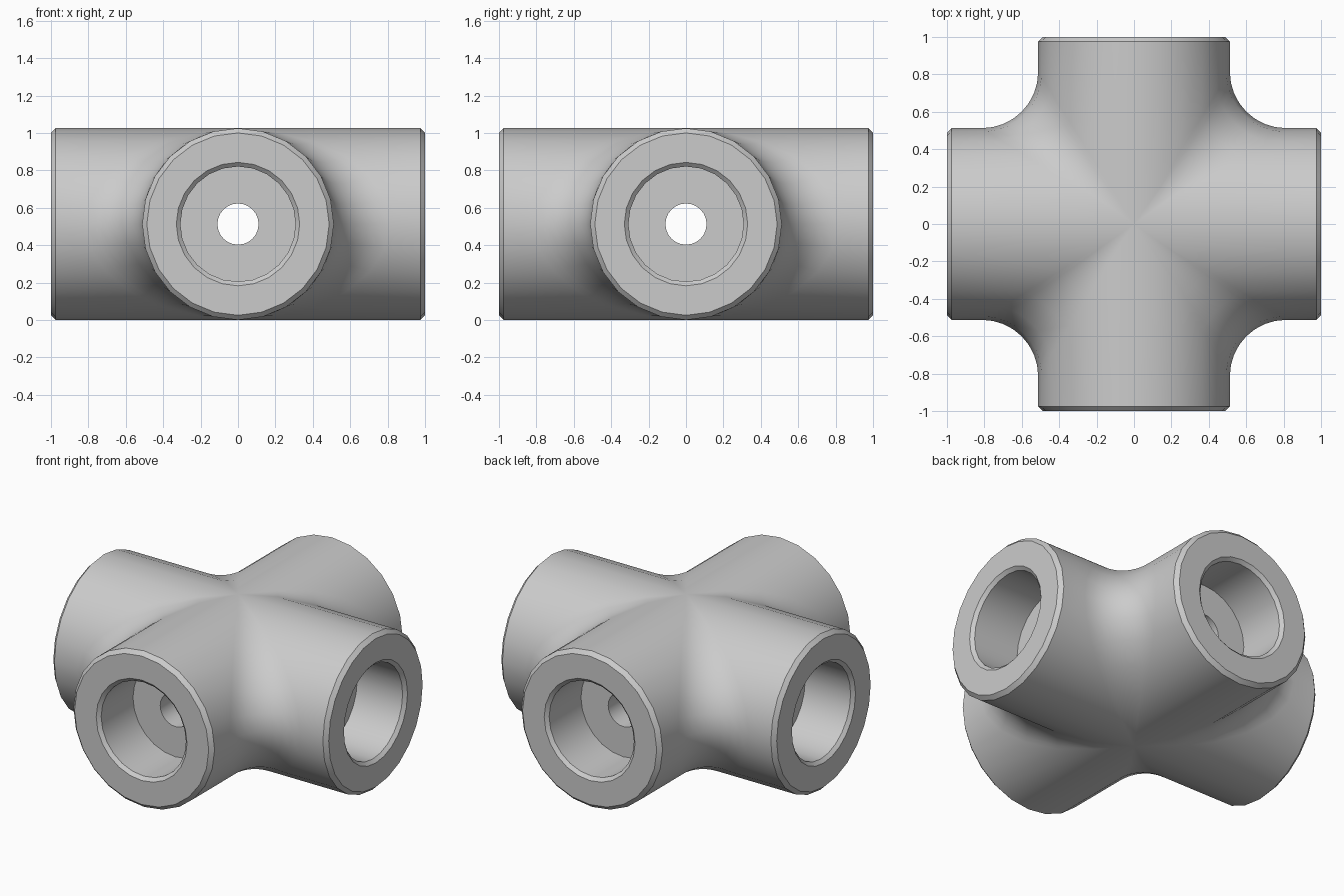
import bpy, bmesh
from math import sin, cos, pi
from mathutils import Vector, Matrix

cube = bpy.data.objects.get("Cube")
if cube:
    bpy.data.objects.remove(cube, do_unlink=True)

R = 0.5125       # arm radius
FILLET = 0.3     # blend radius between arms
BEVEL = 0.025    # outer rim chamfer
STEPS = 12       # segments per half turn
ARC = 8          # segments across the blend

# Arm stations (distance from centre, radius), from rim inward to the bore
RIM = [(1 - BEVEL, R), (1, R - BEVEL)]
SOCKET = [(1, 0.33), (0.98, 0.308), (0.65, 0.308), (0.65, 0.11)]
BORE = 0.11


def on_arm(station, t):
    d, r = station
    return Vector((d, r * sin(t), r * cos(t)))


def swap(p):
    return Vector((p.y, p.x, p.z))


def section(t):
    """Closed loop through the quarter between two arms, at arm angle t."""
    half = [on_arm(s, t) for s in reversed(RIM + SOCKET)]
    # Ball of the blend radius rolling in the corner between the arms
    k = (R + FILLET) / R
    w, z = R * sin(t), R * cos(t)
    centre = Vector((w * k, w * k, z * k))
    a = Vector((w * k, w, z)) - centre
    b = swap(a)
    angle = a.angle(b)
    blend = []
    for i in range(ARC + 1):
        f = i / ARC
        if angle < 1e-4:
            blend.append(centre + a)
        else:
            blend.append(centre + (a * sin((1 - f) * angle) + b * sin(f * angle)) / sin(angle))
    mitre = Vector((BORE * sin(t), BORE * sin(t), BORE * cos(t)))
    return [mitre] + half + blend + [swap(p) for p in reversed(half)]


# Cross fitting: four identical quarters, welded
bm = bmesh.new()
for q in range(4):
    turn = Matrix.Translation((0, 0, R)) @ Matrix.Rotation(q * pi / 2, 4, 'Z')
    loops = [[bm.verts.new(turn @ p) for p in section(pi * i / STEPS)]
             for i in range(STEPS + 1)]
    for u, v in zip(loops, loops[1:]):
        for j in range(len(u)):
            bm.faces.new((u[j - 1], u[j], v[j], v[j - 1]))
bmesh.ops.remove_doubles(bm, verts=bm.verts, dist=0.0005)
bmesh.ops.recalc_face_normals(bm, faces=bm.faces)

mesh = bpy.data.meshes.new("cross_fitting")
bm.to_mesh(mesh)
bm.free()
fitting = bpy.data.objects.new("cross_fitting", mesh)
bpy.context.collection.objects.link(fitting)

# Plain grey metal
grey = bpy.data.materials.new("grey_metal")
grey.use_nodes = True
grey.diffuse_color = (0.6, 0.6, 0.6, 1)
grey.node_tree.nodes["Principled BSDF"].inputs["Base Color"].default_value = (0.6, 0.6, 0.6, 1)
mesh.materials.append(grey)

bpy.ops.object.select_all(action='DESELECT')
fitting.select_set(True)
bpy.context.view_layer.objects.active = fitting
bpy.ops.object.shade_smooth_by_angle(angle=pi / 6)
